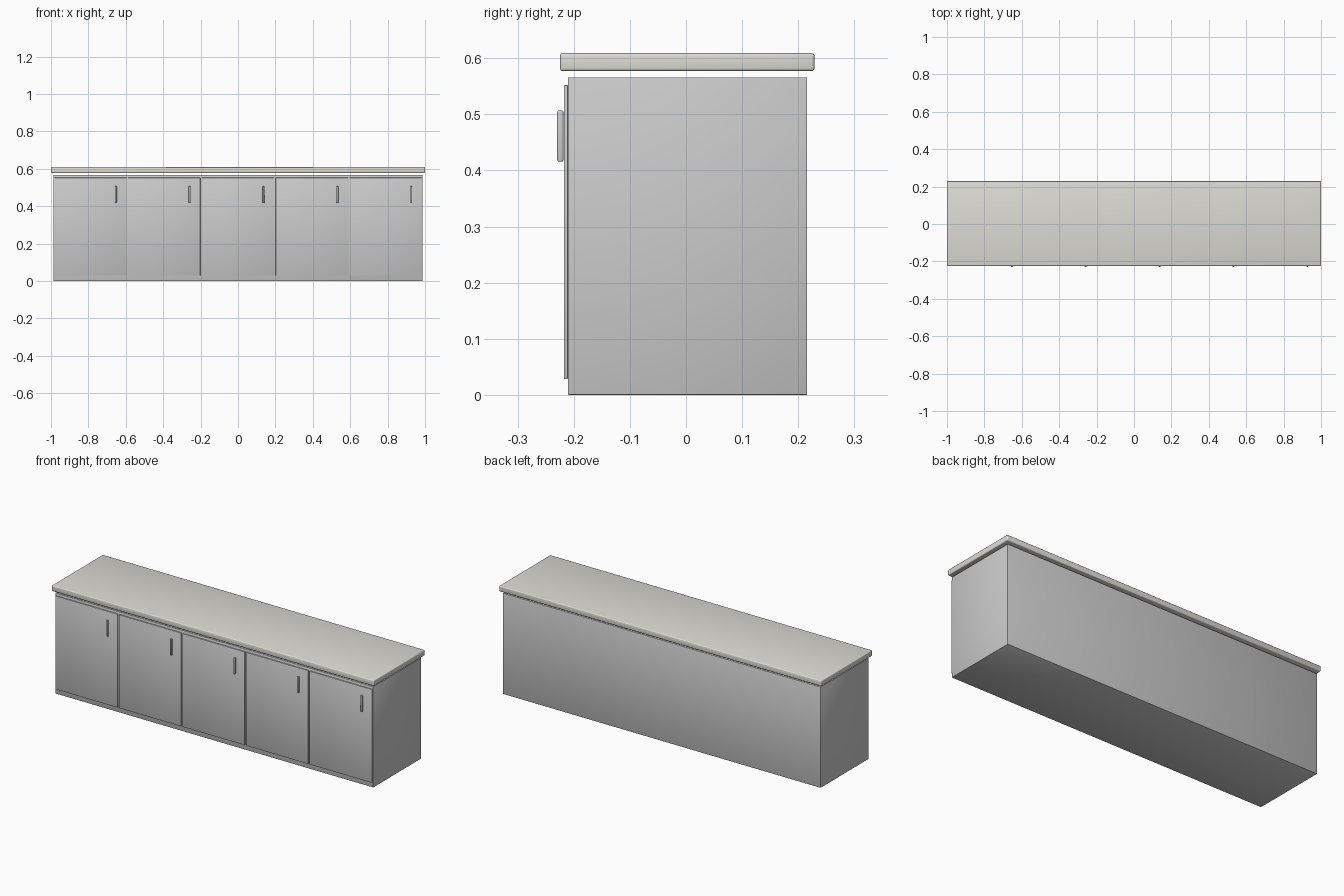
import bpy
import math

if "Cube" in bpy.data.objects:
    bpy.data.objects.remove(bpy.data.objects["Cube"])


def box(name, x, y, z, bevel, segments=2):
    """Rounded box from (min, max) ranges on each axis."""
    bpy.ops.mesh.primitive_cube_add(
        size=1, location=[(r[0] + r[1]) / 2 for r in (x, y, z)])
    ob = bpy.context.object
    ob.name = name
    ob.scale = [r[1] - r[0] for r in (x, y, z)]
    bpy.ops.object.transform_apply(location=False, rotation=False, scale=True)
    mod = ob.modifiers.new("rounded_edges", 'BEVEL')
    mod.width = bevel
    mod.segments = segments
    bpy.ops.object.modifier_apply(modifier=mod.name)
    bpy.ops.object.shade_smooth_by_angle(angle=math.radians(35))
    return ob


# Carcass
half = 0.987
box("cabinet_body", (-half, half), (-0.2105, 0.216), (0, 0.566), 0.002)

# Worktop, floating on a narrow shadow gap
top = box("worktop", (-1, 1), (-0.2245, 0.229), (0.577, 0.609), 0.005, 3)
stone = bpy.data.materials.new("pale_stone")
stone.diffuse_color = (0.72, 0.71, 0.66, 1)
stone.use_nodes = True
stone.node_tree.nodes["Principled BSDF"].inputs["Base Color"].default_value = stone.diffuse_color
top.data.materials.append(stone)

# Five doors, each with an upright handle near its right edge
pitch = 2 * half / 5
for i in range(5):
    left = -half + i * pitch
    right = left + pitch
    box(f"door_{i + 1}", (left + 0.004, right - 0.004), (-0.2175, -0.2105),
        (0.028, 0.552), 0.0015)
    hx = right - 0.061
    box(f"handle_{i + 1}", (hx - 0.005, hx + 0.005), (-0.2295, -0.2185),
        (0.4155, 0.507), 0.003, 3)
